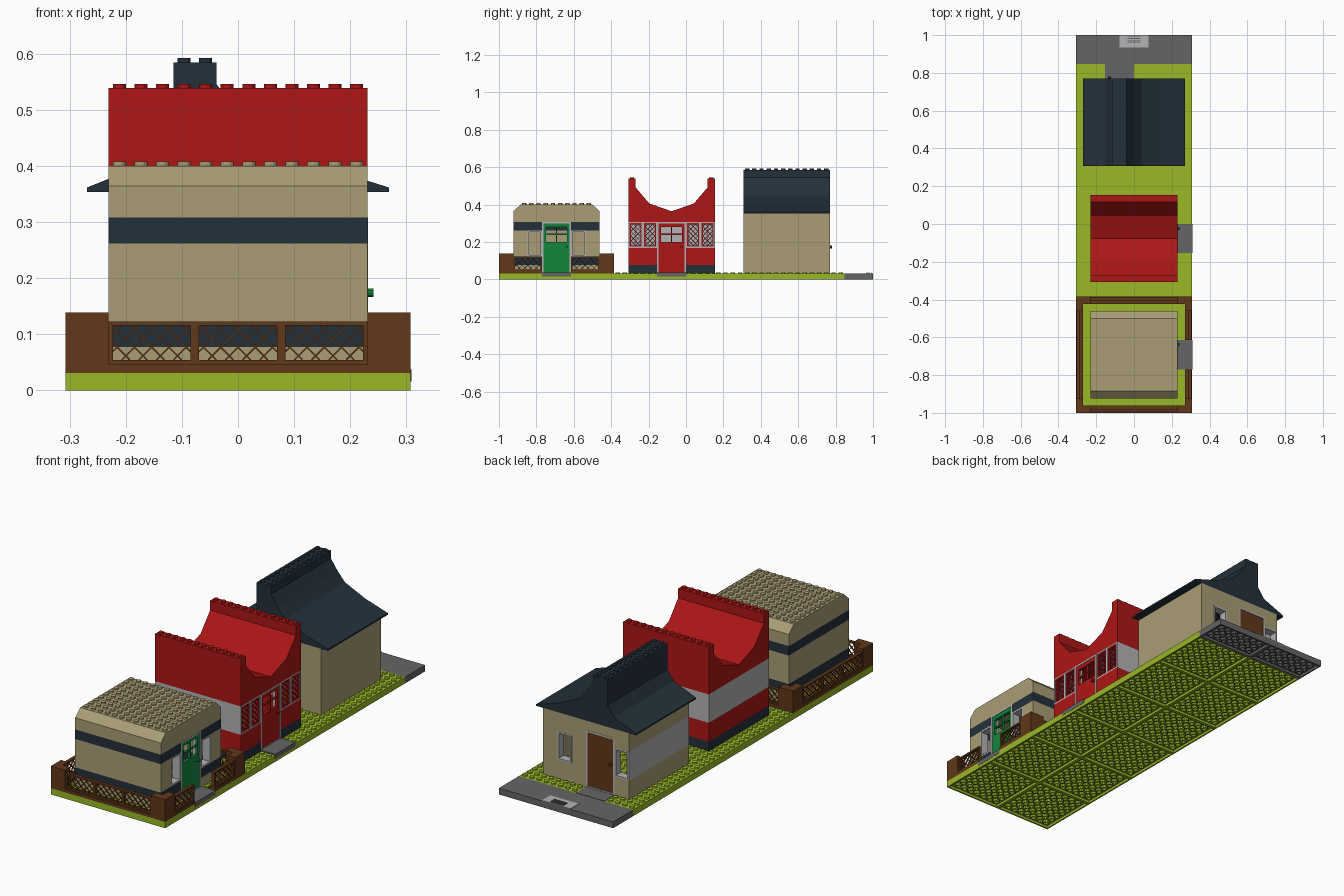
import bpy, bmesh, math
from mathutils import Vector

if "Cube" in bpy.data.objects:
    bpy.data.objects.remove(bpy.data.objects["Cube"])

P = 2 / 52            # one grid stud; heights are counted in plates of 0.4 stud
COLORS = {
    "lime": (.32, .48, .02), "tan": (.40, .34, .18), "red": (.42, .008, .008),
    "navy": (.017, .03, .043), "brown": (.12, .04, .01), "green": (.006, .24, .045),
    "dark_grey": (.13, .13, .13), "grey": (.45, .45, .46)}
parts = {}


def part(name, mat):
    if name not in parts:
        parts[name] = (bmesh.new(), mat)
    return parts[name][0]


def loft(bm, a, b, caps=True):
    va = [bm.verts.new(p) for p in a]
    vb = [bm.verts.new(p) for p in b]
    n = len(va)
    for i in range(n):
        j = (i + 1) % n
        bm.faces.new((va[i], va[j], vb[j], vb[i]))
    if caps:
        bm.faces.new(va[::-1])
        bm.faces.new(vb)


def box(bm, x0, x1, y0, y1, z0, z1):
    q = [(x0, y0), (x1, y0), (x1, y1), (x0, y1)]
    loft(bm, [(x, y, z0) for x, y in q], [(x, y, z1) for x, y in q])


def at(side, u, d, z):
    return (d, u, z) if side == "x" else (u, d, z)


def sbox(bm, side, u0, u1, d0, d1, z0, z1):
    a, b = at(side, u0, d0, z0), at(side, u1, d1, z1)
    box(bm, a[0], b[0], a[1], b[1], z0, z1)


def prism(bm, side, pts, d0, d1):
    loft(bm, [at(side, u, d0, z) for u, z in pts], [at(side, u, d1, z) for u, z in pts])


def circle(r, n):
    return [(r * math.cos(2 * math.pi * i / n), r * math.sin(2 * math.pi * i / n)) for i in range(n)]


def stud(bm, x, y, z):
    q = circle(.3, 12)
    loft(bm, [(x + a, y + b, z) for a, b in q], [(x + a, y + b, z + .5) for a, b in q])


def tube(bm, x, y, z0, z1):
    def ring(r, z):
        return [(x + a, y + b, z) for a, b in circle(r, 10)]
    loft(bm, ring(.41, z0), ring(.41, z1), False)
    loft(bm, ring(.3, z1), ring(.3, z0), False)
    loft(bm, ring(.3, z0), ring(.41, z0), False)


def frame(bm, side, u0, u1, d0, d1, z0, z1, b):
    h = b * 2.5
    sbox(bm, side, u0, u0 + b, d0, d1, z0, z1)
    sbox(bm, side, u1 - b, u1, d0, d1, z0, z1)
    sbox(bm, side, u0 + b, u1 - b, d0, d1, z0, z0 + h)
    sbox(bm, side, u0 + b, u1 - b, d0, d1, z1 - h, z1)


def lattice(bm, side, u0, u1, d0, d1, z0, z1, step, w):
    # crossed 45 degree bars clipped to the opening
    h = (z1 - z0) * .4
    c = u0 - h + step / 2
    while c < u1:
        lo, hi = max(u0, c), min(u1, c + h)
        if hi - lo > .1:
            for flip in (False, True):
                pts = []
                for u, s in ((lo, -1), (lo, 1), (hi, 1), (hi, -1)):
                    uu = u0 + u1 - u if flip else u
                    pts.append((uu, z0 + (u - c) * 2.5 + s * w * 2.5))
                prism(bm, side, pts, d0, d1)
        c += step


def ring(bm, y0, y1, z0, z1, side, gaps=()):
    # four walls of one course; the door wall owns its corners and has gaps
    lo, hi = (y0, y1) if side == "x" else (2, 14)
    d1 = 14 if side == "x" else y1
    cuts = [lo] + [v for g in gaps for v in g] + [hi]
    for a, b in zip(cuts[::2], cuts[1::2]):
        if b > a:
            sbox(bm, side, a, b, d1 - 1, d1, z0, z1)
    if side == "x":
        box(bm, 2, 13, y0, y0 + 1, z0, z1)
        box(bm, 2, 13, y1 - 1, y1, z0, z1)
        box(bm, 2, 3, y0 + 1, y1 - 1, z0, z1)
    else:
        box(bm, 3, 13, y0, y0 + 1, z0, z1)
        box(bm, 13, 14, y0, y1 - 1, z0, z1)


def door(name, mat, side, u0, u1, d, knob, panes=True):
    frame(part(name + "_frame", "grey"), side, u0, u1, d - 1, d + .03, 2, 20, .2)
    bm = part(name, mat)
    a, b, d0, d1 = u0 + .2, u1 - .2, d - .4, d - .05
    sbox(bm, side, a, b, d0, d1, 2.5, 13 if panes else 19.5)
    if panes:
        m, t = (a + b) / 2, .15
        for l, r in ((a, a + .35), (m - t / 2, m + t / 2), (b - .35, b)):
            sbox(bm, side, l, r, d0, d1, 13, 18.3)
        sbox(bm, side, a, b, d0, d1, 18.3, 19.5)
        sbox(bm, side, a + .35, b - .35, d0, d1 - .1, 15.5, 15.9)
    q = circle(.2, 10)
    prism(bm, side, [(knob + x, 11.3 + z * 2.5) for x, z in q], d - .1, d + .28)


# baseplate: slab, skirts, ribs and underside tubes
base = part("green_baseplate", "lime")
end = part("grey_end_plate", "dark_grey")
for bm, y0, y1 in ((base, 0, 48), (end, 48, 52)):
    box(bm, 0, 16, y0, y1, .8, 2)
    frame_y = [y for y in range(y0, y1 + 1, 8)] + ([y1] if y1 == 52 else [])
    for y in frame_y:
        box(bm, .2, 15.8, max(y - .2, y0), min(y + .2, y1), 0, .8)
    for x0, x1 in ((0, .2), (7.8, 8.2), (15.8, 16)):
        box(bm, x0, x1, y0, y1, 0, .8)
    for x in range(1, 16):
        for y in range(y0 + 1, y1):
            if x != 8 and y % 8:
                tube(bm, x, y, .05, .8)

# studs on the lawn, leaving the paths smooth
studs = part("lawn_studs", "lime")
for i in range(16):
    for j in range(48):
        step = i >= 14 and (6 <= j < 10 or 22 <= j < 26)
        path = 4 <= i < 8 and j >= 46
        if not step and not path:
            stud(studs, i + .5, j + .5, 2)

# door steps, back path and grille
paving = part("paving", "dark_grey")
box(paving, 13.9, 16.03, 6, 10, 1, 2.4)
box(paving, 13.9, 16.03, 22, 26, 1, 2.4)
box(paving, 4, 8, 46, 48, 1, 2.1)
box(part("drain_plate", "grey"), 6, 10, 50.3, 52, 1, 2.15)
for k in range(4):
    box(part("drain_slats", "dark_grey"), 7.1, 8.9, 51 + k * .24, 51.1 + k * .24, 2.1, 2.4)

# tan house: striped walls, bevelled studded roof
D = [(6, 10)]
ring(part("tan_house_walls", "tan"), 2, 14, 2, 5, "x", D)
ring(part("tan_house_bands", "navy"), 2, 14, 5, 8, "x", D)
ring(part("tan_house_walls", "tan"), 2, 14, 8, 17, "x", [(4, 12)])
ring(part("tan_house_bands", "navy"), 2, 14, 17, 20, "x", D)
ring(part("tan_house_walls", "tan"), 2, 14, 20, 23, "x")
roof = part("tan_house_roof", "tan")
prism(roof, "x", [(2, 23), (2, 23.7), (3, 26), (13, 26), (14, 23.7), (14, 23)], 2, 14)
for i in range(2, 14):
    for j in range(3, 13):
        stud(roof, i + .5, j + .5, 26)
for u in (4, 10):
    frame(part("tan_house_windows", "grey"), "x", u, u + 2, 13, 14.02, 8, 17, .2)
door("green_door", "green", "x", 6, 10, 14, 9.4)

# garden fence: corner posts, kerb and lattice panels
fence = part("fence", "brown")
for cx, sx in ((0, 1), (16, -1)):
    for cy, sy in ((0, 1), (16, -1)):
        for a, b in ((2, 1), (1, 2)):
            xs, ys = sorted((cx, cx + sx * a)), sorted((cy, cy + sy * b))
            if b == 2:
                ys = sorted((cy + sy, cy + sy * 2))
            box(fence, *xs, *ys, 2, 9)
panels = [("y", u, d) for d in (0, 15) for u in (2, 6, 10)]
panels += [("x", u, 0) for u in (2, 6, 10)] + [("x", u, 15) for u in (2, 10)]
for side, u, d in panels:
    e = d + (.1 if d == 0 else .5)
    sbox(fence, side, u, u + 4, d, d + 1, 2, 3)
    frame(fence, side, u, u + 4, e, e + .4, 3, 8, .2)
    lattice(fence, side, u + .2, u + 3.8, e + .1, e + .3, 3.5, 7.5, .8, .05)

# red house: navy footing, red wall, pale upper band, swept roof
D = [(22, 26)]
ring(part("red_house_footing", "navy"), 18, 30, 2, 5, "x", D)
ring(part("red_house_walls", "red"), 18, 30, 5, 11, "x", D)
ring(part("red_house_band", "grey"), 18, 30, 11, 20, "x", [(18, 30)])
for u in (18, 20, 26, 28):
    frame(part("red_house_window_frames", "grey"), "x", u, u + 2, 13, 14, 11, 20, .16)
    shutter = part("red_house_lattices", "red")
    frame(shutter, "x", u + .16, u + 1.84, 13.6, 13.95, 11.4, 19.6, .18)
    lattice(shutter, "x", u + .34, u + 1.66, 13.7, 13.9, 11.8, 19.2, .66, .06)
door("red_door", "red", "x", 22, 26, 14, 25.4)
roof = part("red_house_roof", "red")
half = [(18, 20), (18, 35), (19, 35), (19, 32), (20.9, 26.4), (24, 23.7)]
prism(roof, "x", half + [(48 - u, z) for u, z in half[-2::-1]], 2, 14)
for i in range(2, 14):
    stud(roof, i + .5, 18.5, 35)
    stud(roof, i + .5, 29.5, 35)

# rear house: plain walls, pale side panel, flared roof with narrow ridge
D = [(4, 8)]
walls = part("rear_house_walls", "tan")
for z0, z1, gaps in ((2, 8, D), (8, 17, [(2, 8), (10, 12)]), (17, 20, D), (20, 23, [])):
    ring(walls, 34, 46, z0, z1, "y", gaps)
    m = part("rear_house_side_panel", "grey") if z0 == 8 else walls
    box(m, 2, 3, 34, 45, z0, z1)
for u in (2, 10):
    frame(part("rear_house_windows", "grey"), "y", u, u + 2, 45, 46.02, 8, 17, .2)
door("brown_door", "brown", "y", 4, 8, 46, 4.6, False)
roof = part("rear_house_roof", "navy")
prism(roof, "y", [(1, 23), (1, 23.5), (4.1, 26.6), (5, 29.8), (5, 38), (7, 38), (7, 35.5), (8, 32),
                  (9, 29.2), (11.8, 26), (15, 23.5), (15, 23)], 34, 46)
for j in range(34, 46):
    stud(roof, 5.5, j + .5, 38)
    stud(roof, 6.5, j + .5, 38)

# turn every collected part into an object, scaling grid units to model units
mats = {}
for key, c in COLORS.items():
    mats[key] = bpy.data.materials.new(key)
    mats[key].diffuse_color = (*c, 1)
for name, (bm, mat) in parts.items():
    for v in bm.verts:
        v.co = Vector(((v.co.x - 8) * P, v.co.y * P - 1, v.co.z * .4 * P))
    bmesh.ops.recalc_face_normals(bm, faces=bm.faces)
    me = bpy.data.meshes.new(name)
    bm.to_mesh(me)
    bm.free()
    me.materials.append(mats[mat])
    bpy.context.collection.objects.link(bpy.data.objects.new(name, me))

for m in bpy.data.materials:
    if m.users and not m.is_grease_pencil:
        m.use_nodes = True
        m.node_tree.nodes["Principled BSDF"].inputs["Base Color"].default_value = m.diffuse_color
